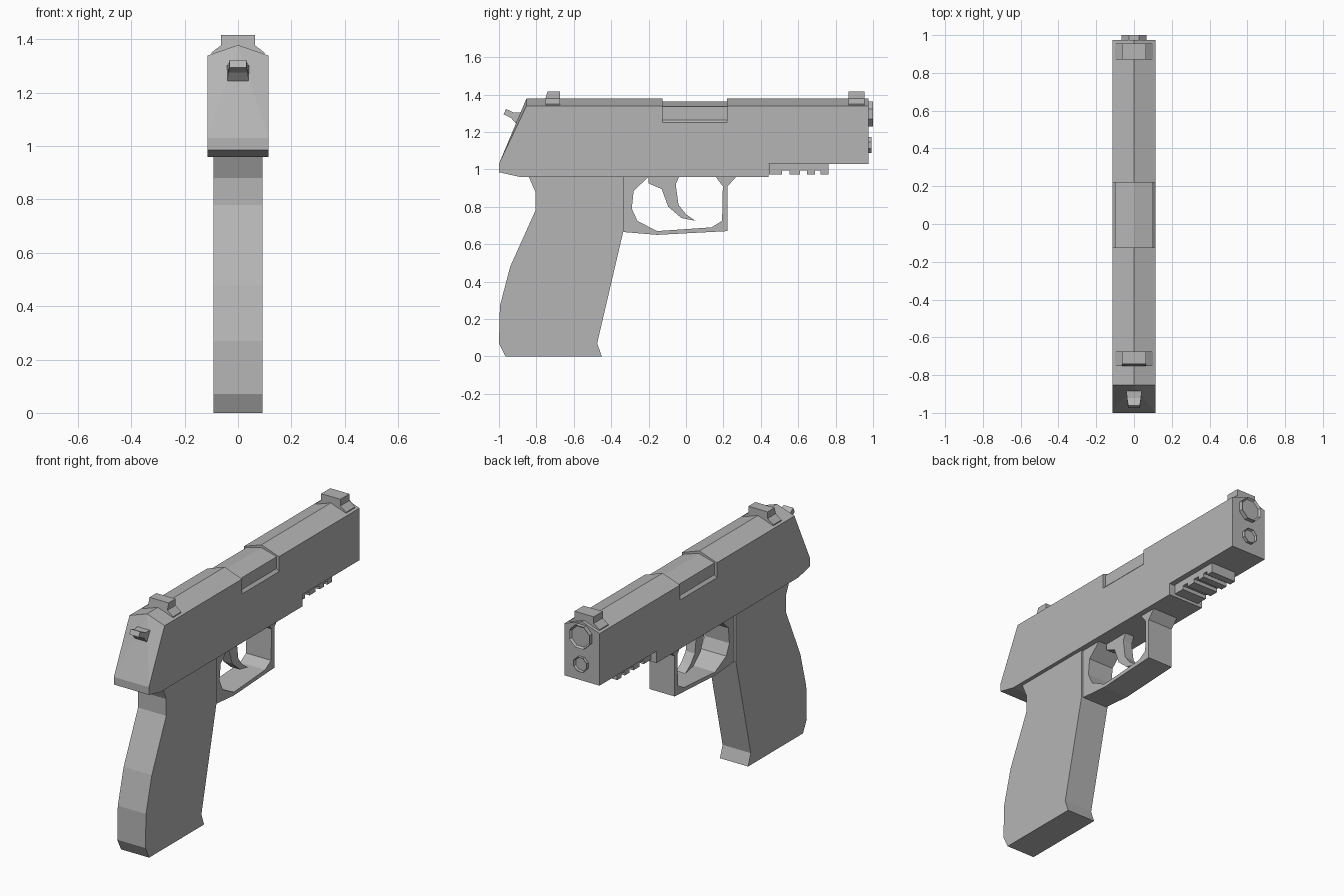
import bpy, bmesh, math
from mathutils import Vector

if "Cube" in bpy.data.objects:
    bpy.data.objects.remove(bpy.data.objects["Cube"])

# Dark grey finish shared by every part
grey = bpy.data.materials.new("dark_grey")
grey.diffuse_color = (0.46, 0.46, 0.46, 1)
grey.use_nodes = True
grey.node_tree.nodes["Principled BSDF"].inputs["Base Color"].default_value = grey.diffuse_color


def finish(name, bm):
    bmesh.ops.recalc_face_normals(bm, faces=bm.faces[:])
    me = bpy.data.meshes.new(name)
    bm.to_mesh(me)
    bm.free()
    me.materials.append(grey)
    ob = bpy.data.objects.new(name, me)
    bpy.context.collection.objects.link(ob)
    return ob


def extrude(points, offset):
    bm = bmesh.new()
    face = bm.faces.new([bm.verts.new(p) for p in points])
    geo = bmesh.ops.extrude_face_region(bm, geom=[face])["geom"]
    bmesh.ops.translate(bm, vec=offset, verts=[g for g in geo if isinstance(g, bmesh.types.BMVert)])
    return bm


def side_prism(profile, half):
    """(y, z) profile, symmetric thickness in x."""
    return extrude([(-half, y, z) for y, z in profile], (2 * half, 0, 0))


def long_prism(section, y0, y1):
    """(x, z) cross-section run along y."""
    return extrude([(x, y0, z) for x, z in section], (0, y1 - y0, 0))


# Upper body, with the roof planes cut off a flat side profile
bm = side_prism([(-1, 1.03), (-1, 0.985), (-0.89, 0.96), (0.44, 0.96), (0.44, 1.03),
                 (0.975, 1.03), (0.975, 1.38), (-0.853, 1.38)], 0.115)
for s in (-1, 1):
    bmesh.ops.bisect_plane(bm, geom=bm.verts[:] + bm.edges[:] + bm.faces[:],
                           plane_co=(0, 0, 1.379), plane_no=Vector((s * 0.04, 0, 0.115)).normalized(),
                           clear_outer=True)
    bmesh.ops.holes_fill(bm, edges=[e for e in bm.edges if e.is_boundary], sides=0)
# Rear face folds from the ridge down to its two lower corners
ridge = min((v for v in bm.verts if abs(v.co.x) < 0.01), key=lambda v: v.co.y)
for v in [v for v in bm.verts if v.co.y < -0.99 and v.co.z > 1]:
    bmesh.ops.connect_vert_pair(bm, verts=[ridge, v])
for v in bm.verts:
    if v.co.y < -0.8 and v.co.z > 1.3:
        v.co.y = -0.853
body = finish("slide_body", bm)

# Port notch with sloped sills, filled by the inset chamber
cutter = finish("port_cutter", long_prism([(-.13, 1.235), (-.1, 1.265), (.1, 1.265), (.13, 1.235),
                                           (.13, 1.5), (-.13, 1.5)], -0.125, 0.22))
cutter.hide_render = True
cutter.hide_viewport = True
mod = body.modifiers.new("port", "BOOLEAN")
mod.operation = "DIFFERENCE"
mod.solver = "EXACT"
mod.object = cutter
finish("chamber", long_prism([(-.1, 1.24), (.1, 1.24), (.1, 1.335), (0, 1.362), (-.1, 1.335)], -0.125, 0.22))

# Grip
finish("grip", side_prism([(-0.845, 0.97), (-0.805, 0.88), (-0.805, 0.78), (-0.94, 0.48), (-0.995, 0.27),
                           (-1, 0.07), (-0.965, 0), (-0.45, 0), (-0.475, 0.07), (-0.335, 0.67),
                           (-0.335, 0.97)], 0.0925))

# Trigger guard: one U-shaped profile
finish("trigger_guard", side_prism([(-0.335, 0.965), (-0.335, 0.665), (-0.155, 0.65), (0.223, 0.67),
                                    (0.223, 0.91), (0.272, 0.965), (0.155, 0.965), (0.197, 0.91),
                                    (0.193, 0.725), (0.137, 0.69), (-0.155, 0.67), (-0.26, 0.725),
                                    (-0.29, 0.79), (-0.28, 0.885), (-0.195, 0.965)], 0.082))

# Trigger
finish("trigger", side_prism([(-0.2, 0.965), (-0.2, 0.925), (-0.13, 0.895), (-0.095, 0.8), (-0.025, 0.74),
                              (0.05, 0.725), (0, 0.76), (-0.04, 0.81), (-0.055, 0.92), (-0.035, 0.965)], 0.03))

# Hammer, narrowing toward its tip
bm = side_prism([(-0.975, 1.295), (-0.962, 1.323), (-0.92, 1.303), (-0.86, 1.305),
                 (-0.88, 1.21), (-0.935, 1.275)], 1)
for v in bm.verts:
    v.co.x *= 0.043 if v.co.y > -0.9 else 0.037 if v.co.y > -0.95 else 0.031
finish("hammer", bm)

# Sights: flared base with a narrow block; the rear one leans on its back face
section = [(-.1, 1.335), (.1, 1.335), (.1, 1.35), (.063, 1.378), (.063, 1.417), (-.063, 1.417),
           (-.063, 1.378), (-.1, 1.35)]
finish("front_sight", long_prism(section, 0.87, 0.955))
bm = long_prism(section, -0.752, -0.675)
for v in bm.verts:
    if v.co.z > 1.4 and v.co.y < -0.7:
        v.co.y += 0.012
finish("rear_sight", bm)

# Accessory rail with teeth
rail = [(0.445, 1.035), (0.445, 0.973)]
for a, b in ((0.513, 0.553), (0.61, 0.648), (0.69, 0.72)):
    rail += [(a, 0.973), (a, 0.995), (b, 0.995), (b, 0.973)]
finish("rail", side_prism(rail + [(0.762, 0.973), (0.762, 1.035)], 0.082))

# Muzzle and guide rod: eight-sided, with shallow sunk ends
for name, z, apothem, y1 in (("muzzle", 1.296, 0.066, 1.0), ("guide_rod", 1.13, 0.042, 0.993)):
    r = apothem / math.cos(math.pi / 8)
    ring = [(r * math.cos((i + .5) * math.pi / 4), z + r * math.sin((i + .5) * math.pi / 4)) for i in range(8)]
    bm = long_prism(ring, 0.94, y1)
    bm.normal_update()
    end = max(bm.faces, key=lambda f: f.calc_center_median().y)
    bmesh.ops.inset_region(bm, faces=[end], thickness=apothem * 0.15)
    bmesh.ops.translate(bm, vec=(0, -0.012, 0), verts=end.verts[:])
    finish(name, bm)
